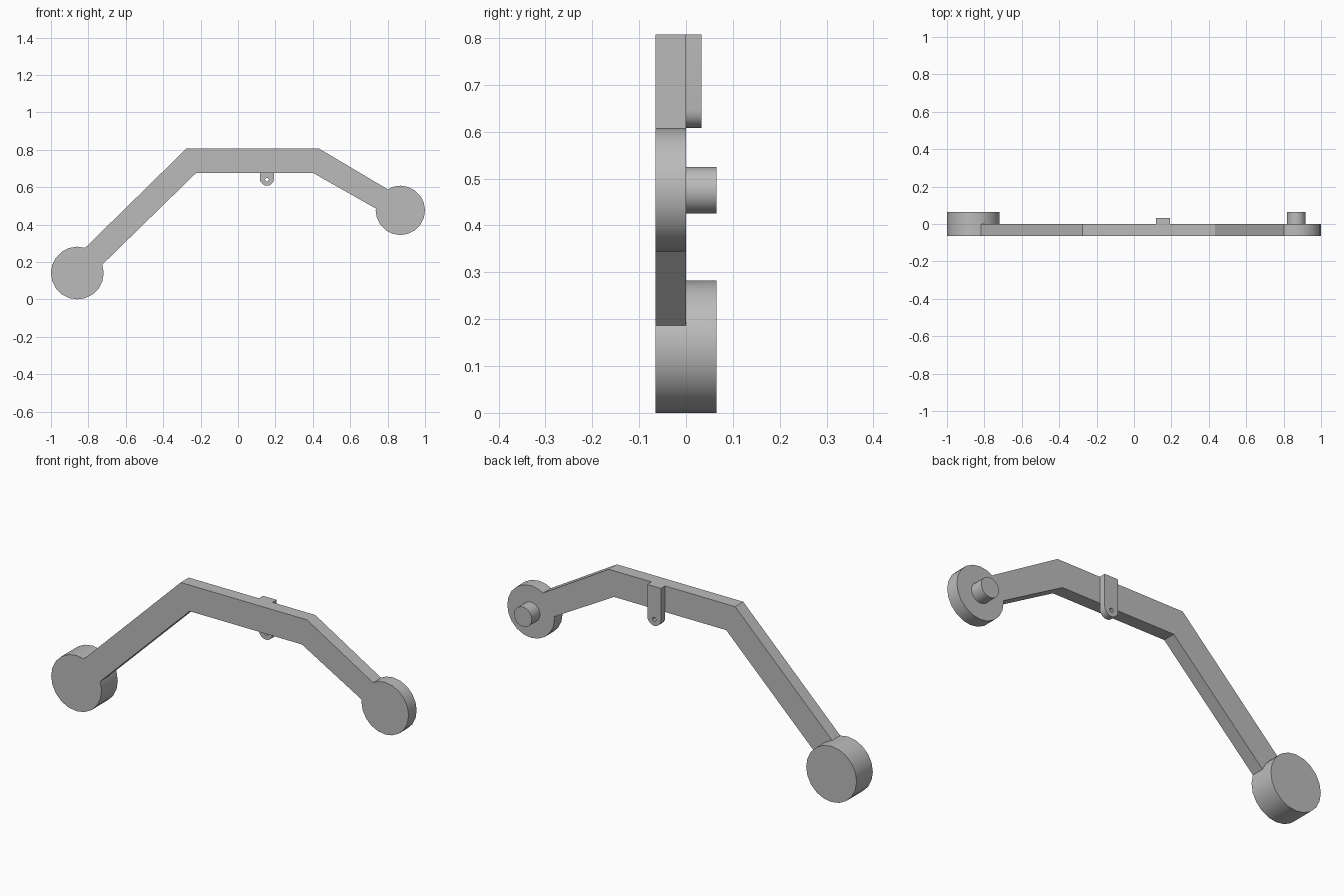
import bpy, bmesh, math

cube = bpy.data.objects.get("Cube")
if cube:
    bpy.data.objects.remove(cube)

grey = bpy.data.materials.new("plain_grey")
grey.use_nodes = True
COLOUR = (0.5, 0.5, 0.5, 1)
grey.diffuse_color = COLOUR
grey.node_tree.nodes["Principled BSDF"].inputs["Base Color"].default_value = COLOUR


def plate(name, outline, y0, y1):
    """Extrude an (x, z) outline from y0 to y1."""
    bm = bmesh.new()
    face = bm.faces.new([bm.verts.new((x, y0, z)) for x, z in outline])
    out = bmesh.ops.extrude_face_region(bm, geom=[face])["geom"]
    verts = [v for v in out if isinstance(v, bmesh.types.BMVert)]
    bmesh.ops.translate(bm, verts=verts, vec=(0, y1 - y0, 0))
    bmesh.ops.recalc_face_normals(bm, faces=bm.faces)
    mesh = bpy.data.meshes.new(name)
    bm.to_mesh(mesh)
    bm.free()
    mesh.materials.append(grey)
    obj = bpy.data.objects.new(name, mesh)
    bpy.context.collection.objects.link(obj)
    return obj


def arc(x, z, r, start=0, end=360, steps=20):
    count = steps if end - start == 360 else steps + 1
    angles = [math.radians(start + (end - start) * i / steps) for i in range(count)]
    return [(x + r * math.cos(a), z + r * math.sin(a)) for a in angles]


def combine(obj, other, operation):
    """Apply a boolean and discard the second object."""
    mod = obj.modifiers.new("combine", "BOOLEAN")
    mod.operation, mod.object, mod.solver = operation, other, "EXACT"
    bpy.context.view_layer.objects.active = obj
    bpy.ops.object.modifier_apply(modifier=mod.name)
    bpy.data.objects.remove(other)


def smooth(obj):
    bpy.ops.object.select_all(action="DESELECT")
    obj.select_set(True)
    bpy.context.view_layer.objects.active = obj
    bpy.ops.object.shade_smooth_by_angle(angle=math.radians(30))


FRONT, BACK = -0.065, 0.065

# Bent arm, with its ends buried in the discs
arm = plate("bent_arm", [(-0.875, 0.219), (-0.275, 0.807), (0.432, 0.807), (0.86, 0.553),
                         (0.80, 0.45), (0.403, 0.675), (-0.225, 0.675), (-0.785, 0.128)],
            FRONT, 0)

# Thick drum at the low end, thin disc at the high end
combine(arm, plate("low_drum", arc(-0.859, 0.141, 0.141), FRONT, BACK), "UNION")
combine(arm, plate("high_disc", arc(0.868, 0.476, 0.132), FRONT, 0), "UNION")
smooth(arm)

# Pin on the back of the high disc
smooth(plate("pin", arc(0.867, 0.475, 0.05), 0, BACK))

# Rounded hanging tab with a small hole
tab = plate("hanging_tab", [(0.193, 0.807), (0.117, 0.807)]
            + arc(0.155, 0.646, 0.038, 180, 360, 10), 0, 0.033)
combine(tab, plate("hole_cutter", arc(0.155, 0.64, 0.01, steps=12), -0.02, 0.05), "DIFFERENCE")
smooth(tab)
